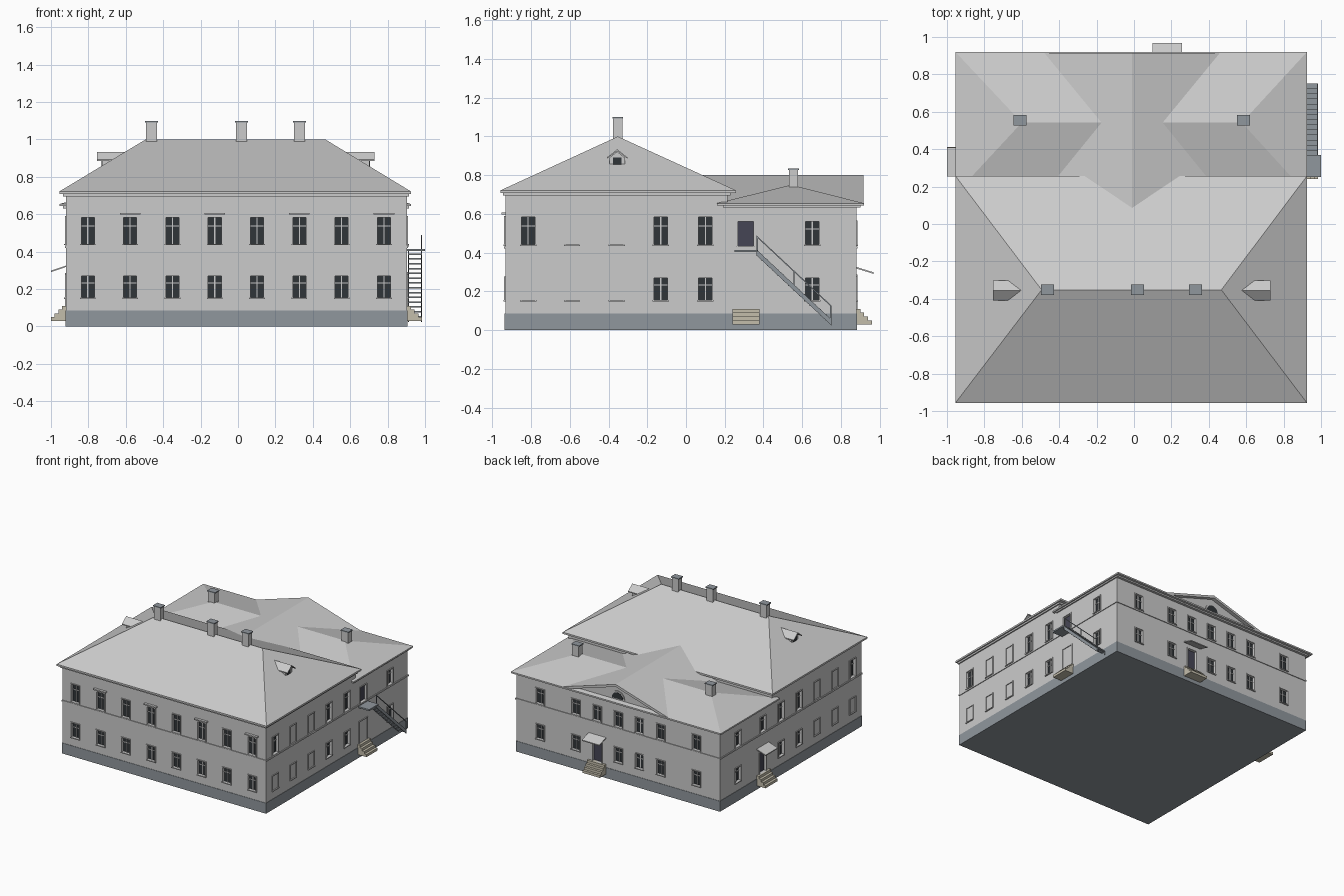
import bpy, bmesh, math

if "Cube" in bpy.data.objects:
    bpy.data.objects.remove(bpy.data.objects["Cube"])


def mat(name, r, g, b):
    m = bpy.data.materials.new(name)
    m.diffuse_color = (r, g, b, 1)
    m.use_nodes = True
    m.node_tree.nodes["Principled BSDF"].inputs["Base Color"].default_value = m.diffuse_color
    return m


SLATE = mat("slate", 0.28, 0.31, 0.34)
GLASS = mat("glass", 0.03, 0.035, 0.04)
DOOR = mat("door_paint", 0.06, 0.06, 0.09)
STONE = mat("stone", 0.55, 0.51, 0.41)


def mesh(name, verts, faces, m=None):
    me = bpy.data.meshes.new(name)
    me.from_pydata(verts, [], faces)
    bm = bmesh.new()
    bm.from_mesh(me)
    bmesh.ops.recalc_face_normals(bm, faces=bm.faces)
    bm.to_mesh(me)
    bm.free()
    ob = bpy.data.objects.new(name, me)
    bpy.context.collection.objects.link(ob)
    if m:
        me.materials.append(m)
    return ob


def boxes(name, items, m=None):
    """One object from many boxes (x0, x1, y0, y1, z0, z1)."""
    v, f = [], []
    for x0, x1, y0, y1, z0, z1 in items:
        n = len(v)
        v += [(x, y, z) for x in (x0, x1) for y in (y0, y1) for z in (z0, z1)]
        f += [[n + i for i in q] for q in ((0, 1, 3, 2), (4, 6, 7, 5), (0, 4, 5, 1),
                                           (2, 3, 7, 6), (0, 2, 6, 4), (1, 5, 7, 3))]
    return mesh(name, v, f, m)


def prism(name, pts, axis, a, b, m=None):
    """Extrude a profile along x (points are y,z) or along y (points are x,z)."""
    put = (lambda p, t: (t, *p)) if axis == "x" else (lambda p, t: (p[0], t, p[1]))
    n = len(pts)
    v = [put(p, t) for t in (a, b) for p in pts]
    f = [list(range(n)), list(range(n, 2 * n))]
    f += [[i, (i + 1) % n, n + (i + 1) % n, n + i] for i in range(n)]
    return mesh(name, v, f, m)


def hip(name, y0, y1, z0, z1, rx0, rx1, ry):
    v = [(RX0, y0, z0), (RX1, y0, z0), (RX1, y1, z0), (RX0, y1, z0), (rx0, ry, z1), (rx1, ry, z1)]
    return mesh(name, v, [(0, 1, 5, 4), (1, 2, 5), (2, 3, 4, 5), (3, 0, 4), (3, 2, 1, 0)])


# Overall sizes: walls, eaves, split between tall front wing and lower rear wing
X0, X1, Y0, Y1 = -0.92, 0.904, -0.933, 0.88
RX0, RX1 = -0.955, 0.925
SPLIT, XC = 0.215, -0.012
PLANE = {"front": Y0, "back": Y1, "left": X0, "right": X1}


def fbox(face, u, w, z0, z1, d0, d1):
    """Box on a facade: centre u, width w, depth d0..d1 outwards."""
    s = 1 if face in ("back", "right") else -1
    a, b = sorted((PLANE[face] + s * d0, PLANE[face] + s * d1))
    if face in ("front", "back"):
        return (u - w / 2, u + w / 2, a, b, z0, z1)
    return (a, b, u - w / 2, u + w / 2, z0, z1)


# Walls and plinth
walls = prism("walls", [(Y0, 0.08), (Y1, 0.08), (Y1, 0.65), (SPLIT, 0.65), (SPLIT, 0.71), (Y0, 0.71)],
              "x", X0, X1)
boxes("plinth", [(X0 - .003, X1 + .003, Y0 - .003, Y1 + .003, 0, 0.085)], SLATE)
boxes("string_course", [(X0 - .006, X1 + .006, Y0 - .006, Y1 + .006, 0.421, 0.432)])

# Windows, blind windows and doors
holes, glass, bars, trim, hoods, doors = [], [], [], [], [], []


def surround(face, u, w, z0, z1):
    t = 0.007
    for s in (-1, 1):
        trim.append(fbox(face, u + s * (w + t) / 2, t, z0 - t, z1 + t, -.002, .006))
    trim.append(fbox(face, u, w, z1, z1 + t, -.002, .006))
    trim.append(fbox(face, u, w + 2 * t, z0 - t, z0, -.002, .009))


def window(face, u, z0, z1, w=0.07):
    surround(face, u, w, z0, z1)
    holes.append(fbox(face, u, w, z0, z1, -.022, .02))
    glass.append(fbox(face, u, w, z0, z1, -.024, -.017))
    bars.append(fbox(face, u, 0.006, z0, z1, -.02, -.011))
    zt = z0 + 0.68 * (z1 - z0)
    bars.append(fbox(face, u, w, zt - .003, zt + .003, -.02, -.012))


def door(face, u, z0, z1, w=0.08):
    surround(face, u, w, z0, z1)
    holes.append(fbox(face, u, w, z0, z1, -.022, .02))
    doors.append(fbox(face, u, w, z0, z1, -.024, -.016))


LOW, HIGH, HIGH_REAR = (0.155, 0.27), (0.442, 0.583), (0.442, 0.56)
for i in range(8):
    u = -0.803 + 0.2262 * i
    window("front", u, *LOW)
    window("front", u, *HIGH)
    if i % 2:
        hoods.append(fbox("front", u, 0.11, 0.598, 0.608, -.005, .02))
for face in ("left", "right"):
    for u in (-0.13, 0.10):
        window(face, u, *LOW)
        window(face, u, *HIGH)
    for u in (-0.588, -0.357):
        surround(face, u, 0.07, *LOW)
        surround(face, u, 0.07, *HIGH)
    surround(face, -0.815, 0.07, *LOW)
    window(face, -0.815, *HIGH)
    window(face, 0.652, *LOW)
    window(face, 0.652, *HIGH_REAR)
for i, u in enumerate((-0.71, -0.39, -0.2, -0.01, 0.18, 0.37, 0.69)):
    window("back", u, *HIGH_REAR)
    if i != 4:
        window("back", u, *LOW)
window("left", 0.333, *HIGH_REAR)
door("left", 0.333, 0.11, 0.28)
door("back", 0.178, 0.11, 0.28)
door("right", 0.308, 0.435, 0.56)
surround("right", 0.31, 0.1, 0.11, 0.285)

cutter = boxes("opening_cutter", holes)
cutter.hide_render = True
cutter.display_type = "WIRE"
mod = walls.modifiers.new("openings", "BOOLEAN")
mod.operation, mod.object, mod.solver = "DIFFERENCE", cutter, "EXACT"
boxes("window_glass", glass, GLASS)
boxes("window_bars", bars)
boxes("window_surrounds", trim)
boxes("window_hoods", hoods)
boxes("doors", doors, DOOR)

# Cornices and roofs
boxes("front_cornice", [(X0 - .015, X1 + .01, Y0 - .012, 0.23, 0.695, 0.708),
                        (RX0, RX1, -0.957, 0.257, 0.708, 0.722)])
boxes("rear_cornice", [(X0 - .015, X1 + .01, 0.19, Y1 + .02, 0.632, 0.643),
                       (RX0, RX1, 0.16, 0.92, 0.643, 0.655)])
hip("front_roof", -0.957, 0.257, 0.722, 1.0, -0.494, 0.467, -0.352)
hip("rear_roof", 0.16, 0.92, 0.655, 0.75, -0.60, 0.577, 0.542)

# Rear cross gable with pediment and half-round window
G, GW, GZ = -0.01, 0.49, 0.80
prism("cross_gable", [(G - GW, 0.65), (G + GW, 0.65), (G, GZ)], "y", 0.05, 0.885)
for s, n in ((-1, "left"), (1, "right")):
    prism("raking_cornice_" + n, [(G + s * GW, 0.65), (G, GZ), (G, GZ - .02), (G + s * (GW - .065), 0.65)],
          "y", 0.88, 0.915)


def arch(r):
    return [(G + r * math.cos(math.pi * k / 10), 0.675 + r * math.sin(math.pi * k / 10)) for k in range(11)]


prism("lunette_frame", arch(0.062), "y", 0.88, 0.891)
prism("lunette_glass", arch(0.05), "y", 0.88, 0.893, GLASS)

# Chimneys with caps
stacks, caps = [], []
for x, y, z0, z1 in ((-0.462, -.352, .93, 1.1), (0.018, -.352, .93, 1.1), (0.328, -.352, .93, 1.1),
                     (-0.61, .555, .68, .835), (0.585, .555, .68, .835)):
    stacks.append((x - .029, x + .029, y - .024, y + .024, z0, z1 - .008))
    caps.append((x - .035, x + .035, y - .028, y + .028, z1 - .008, z1))
boxes("chimneys", stacks)
boxes("chimney_caps", caps, SLATE)

# Dormers on both hip ends
for s, n in ((-1, "left"), (1, "right")):
    y, at = -0.355, lambda d: XC + s * d
    prism("dormer_body_" + n, [(y - .04, .82), (y + .04, .82), (y + .04, .89), (y, .922), (y - .04, .89)],
          "x", at(0.56), at(0.715))
    prism("dormer_roof_" + n, [(y - .053, .885), (y, .925), (y + .053, .885), (y + .053, .892), (y, .934),
                               (y - .053, .892)], "x", at(0.58), at(0.742))
    prism("dormer_window_" + n, [(y - .021, .85), (y + .021, .85), (y + .021, .89), (y - .021, .89)],
          "x", at(0.70), at(0.718), GLASS)

# Entrance steps and canopies
for face, u, w in (("left", 0.333, 0.155), ("back", 0.178, 0.155), ("right", 0.31, 0.14)):
    boxes("steps_" + face, [fbox(face, u, w, 0.03, 0.11 - .02 * k, -.01 + .02 * k, .02 * (k + 1))
                            for k in range(4)], STONE)
prism("canopy_left", [(X0, .318), (X0, .326), (-1.0, .299), (-1.0, .291)], "y", 0.255, 0.41)
prism("canopy_back", [(Y1, .318), (Y1, .326), (0.967, .299), (0.967, .291)], "x", 0.1, 0.256)

# Outside stair on the right: landing, stringers, treads, handrail
boxes("stair_landing", [(X1 - .005, 1.0, 0.25, 0.37, 0.403, 0.415)], SLATE)
TOP, FOOT = (0.365, 0.40), (0.75, 0.04)


def slope(name, x0, x1, up, t):
    prism(name, [(TOP[0], TOP[1] + up), (FOOT[0], FOOT[1] + up), (FOOT[0], FOOT[1] + up - t),
                 (TOP[0], TOP[1] + up - t)], "x", x0, x1, SLATE)


slope("stringer_inner", 0.908, 0.914, 0.015, 0.03)
slope("stringer_outer", 0.979, 0.985, 0.015, 0.03)
slope("stair_handrail", 0.979, 0.985, 0.088, 0.008)
treads, posts = [], []
for k in range(14):
    t = (k + 0.5) / 14
    y, z = TOP[0] + t * (FOOT[0] - TOP[0]), TOP[1] + t * (FOOT[1] - TOP[1])
    treads.append((0.91, 0.982, y - .016, y + .016, z - .004, z + .004))
for t in (0.008, 0.5, 0.992):
    y, z = TOP[0] + t * (FOOT[0] - TOP[0]), TOP[1] + t * (FOOT[1] - TOP[1])
    posts.append((0.98, 0.985, y - .003, y + .003, z - .01, z + .084))
boxes("stair_treads", treads, SLATE)
boxes("stair_posts", posts, SLATE)
